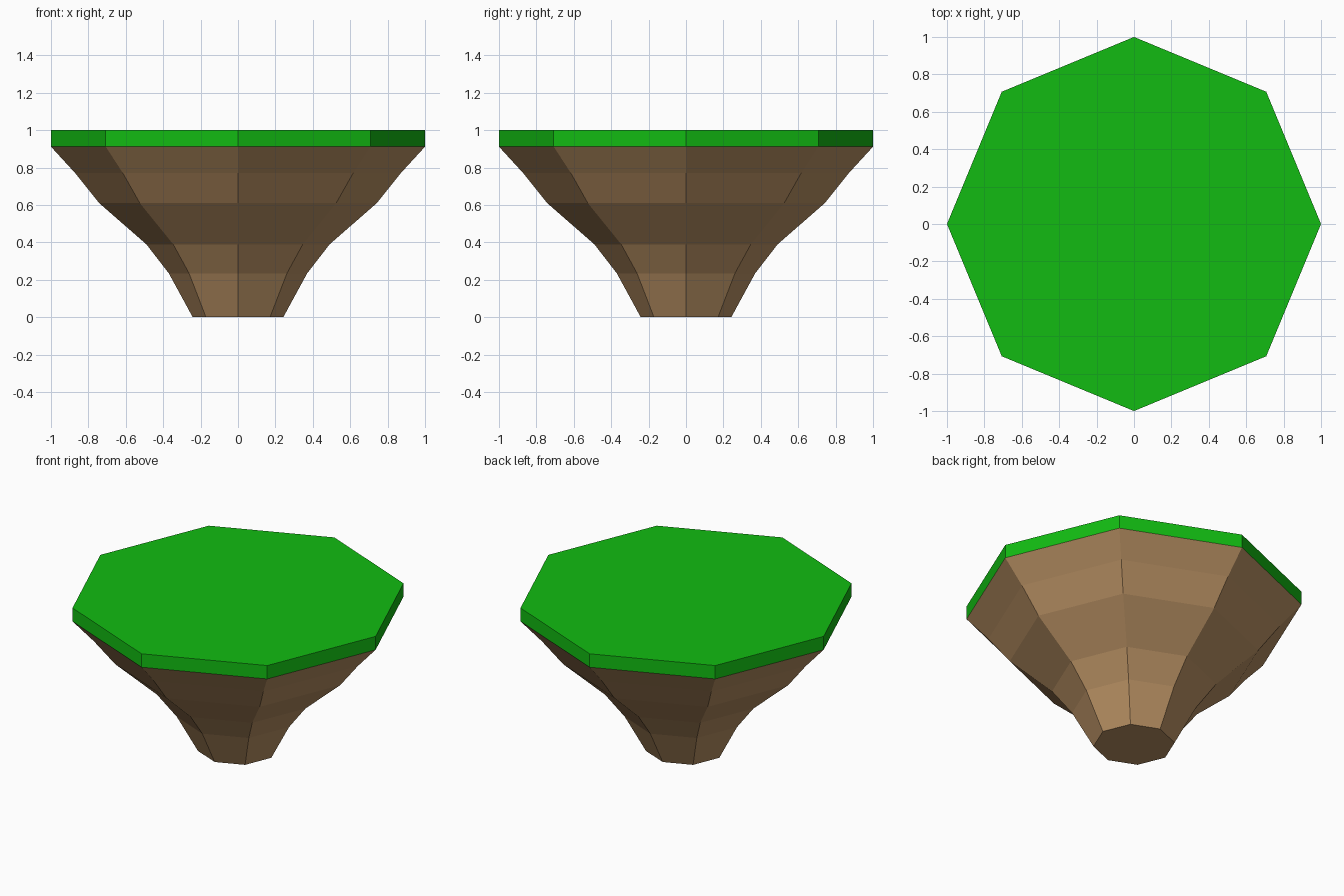
import bpy, bmesh, math

if "Cube" in bpy.data.objects:
    bpy.data.objects.remove(bpy.data.objects["Cube"])

SIDES = 8


def material(name, colour):
    m = bpy.data.materials.new(name)
    m.diffuse_color = (*colour, 1.0)
    m.use_nodes = True
    m.node_tree.nodes["Principled BSDF"].inputs["Base Color"].default_value = m.diffuse_color
    return m


def lathe(name, profile, mat):
    """Closed, flat-shaded octagonal solid from (radius, z) pairs, bottom to top."""
    bm = bmesh.new()
    rings = []
    for r, z in profile:
        rings.append([bm.verts.new((r * math.cos(a), r * math.sin(a), z))
                      for a in (i * math.tau / SIDES for i in range(SIDES))])
    for low, high in zip(rings, rings[1:]):
        for i in range(SIDES):
            j = (i + 1) % SIDES
            bm.faces.new((low[i], low[j], high[j], high[i]))
    bm.faces.new(rings[0][::-1])
    bm.faces.new(rings[-1])
    mesh = bpy.data.meshes.new(name)
    bm.to_mesh(mesh)
    bm.free()
    mesh.materials.append(mat)
    obj = bpy.data.objects.new(name, mesh)
    bpy.context.collection.objects.link(obj)
    return obj


earth = material("earth brown", (0.48, 0.28, 0.125))
grass = material("grass green", (0.006, 0.50, 0.006))

# Tapering earth underside
lathe("earth_base", [(0.242, 0), (0.37, 0.235), (0.49, 0.39),
                     (0.742, 0.61), (0.87, 0.77), (1.0, 0.912)], earth)

# Thin grass slab on top
lathe("grass_top", [(1.0, 0.912), (1.0, 1.0)], grass)
